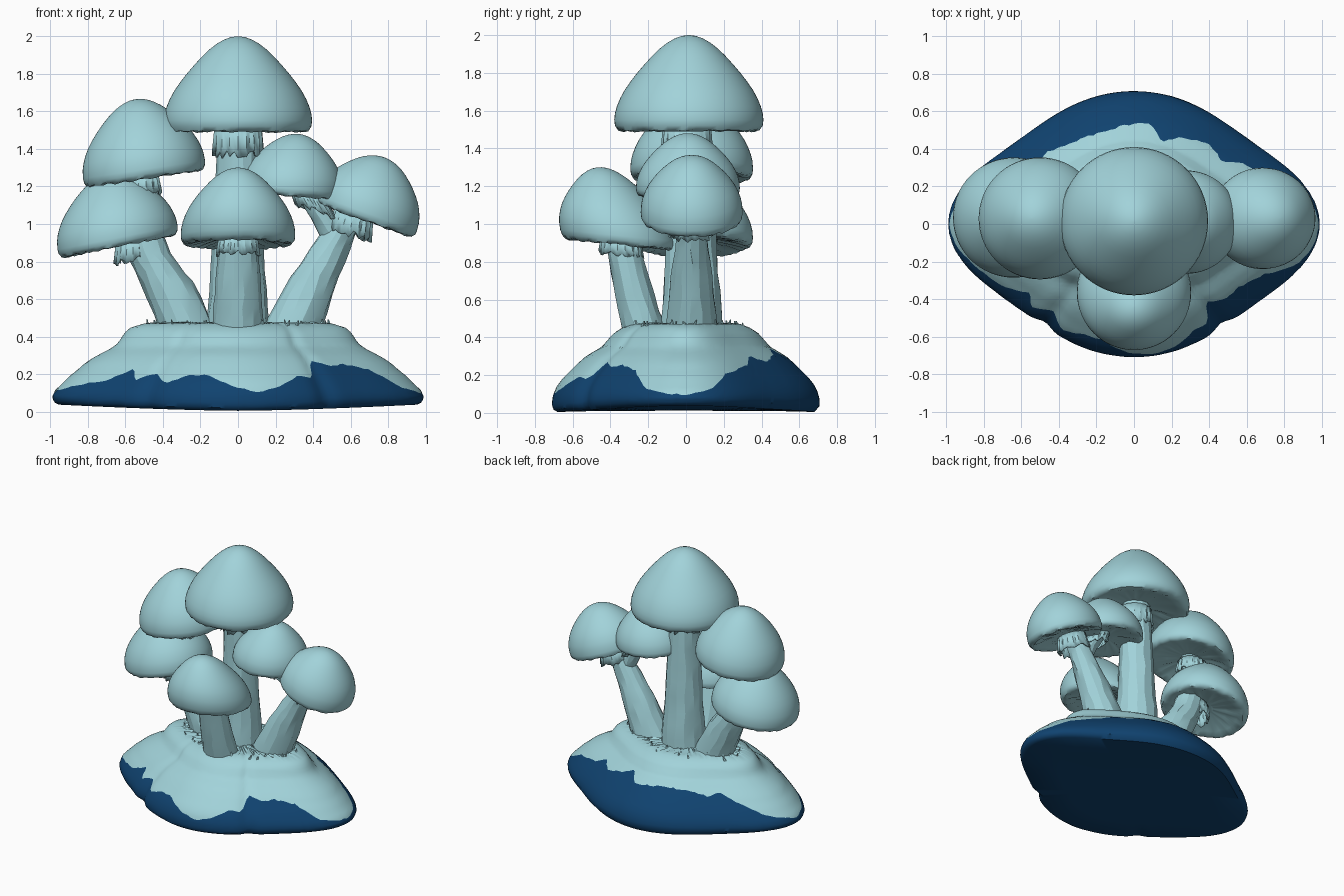
import bpy, bmesh, math, random
from mathutils import Vector

if "Cube" in bpy.data.objects:
    bpy.data.objects.remove(bpy.data.objects["Cube"])

random.seed(4)
TAU = 2 * math.pi


def material(name, rgb):
    m = bpy.data.materials.new(name)
    m.diffuse_color = (*rgb, 1)
    m.use_nodes = True
    m.node_tree.nodes["Principled BSDF"].inputs["Base Color"].default_value = m.diffuse_color
    return m


PALE = material("pale teal", (0.36, 0.65, 0.70))
BLUE = material("deep blue", (0.005, 0.055, 0.16))


def interp(table, t):
    """Linear lookup in rows of (key, value, ...)."""
    if t <= table[0][0]:
        return table[0][1:]
    for a, b in zip(table, table[1:]):
        if t <= b[0]:
            f = (t - a[0]) / (b[0] - a[0])
            return tuple(p + (q - p) * f for p, q in zip(a[1:], b[1:]))
    return table[-1][1:]


def loft(name, rings, cap_start=True, cap_end=True, angle=35, blue_rings=0):
    """Skin a list of equal-length rings; the first few bands may be blue."""
    bm = bmesh.new()
    loops = [[bm.verts.new(p) for p in r] for r in rings]
    n = len(loops[0])
    for k, (a, b) in enumerate(zip(loops, loops[1:])):
        for i in range(n):
            j = (i + 1) % n
            f = bm.faces.new((a[i], a[j], b[j], b[i]))
            f.material_index = 1 if k < blue_rings else 0
    if cap_start:
        f = bm.faces.new(loops[0][::-1])
        f.material_index = 1 if blue_rings else 0
    if cap_end:
        bm.faces.new(loops[-1])
    bmesh.ops.recalc_face_normals(bm, faces=bm.faces)
    me = bpy.data.meshes.new(name)
    bm.to_mesh(me)
    bm.free()
    ob = bpy.data.objects.new(name, me)
    bpy.context.collection.objects.link(ob)
    me.materials.append(PALE)
    if blue_rings:
        me.materials.append(BLUE)
    bpy.ops.object.select_all(action='DESELECT')
    ob.select_set(True)
    bpy.context.view_layer.objects.active = ob
    bpy.ops.object.shade_smooth_by_angle(angle=math.radians(angle))
    return ob


# cap profile: (radius, height), from the underside round the rim to the tip
CAP = [(0.2, 0.10), (0.5, 0.07), (0.75, 0.03), (0.88, 0.0), (0.95, 0.015), (0.99, 0.06),
       (1.0, 0.12), (0.99, 0.19), (0.965, 0.26), (0.92, 0.345), (0.86, 0.43), (0.78, 0.52),
       (0.69, 0.61), (0.59, 0.70), (0.49, 0.785), (0.39, 0.86), (0.29, 0.92), (0.19, 0.965),
       (0.1, 0.99), (0.02, 1.0)]


def cap(name, base, tip, radius, slope=(0, 0), fullness=0.0):
    base, axis = Vector(base), Vector(tip) - Vector(base)
    rings = []
    for k, (r, h) in enumerate(CAP):
        h += fullness * h * (1 - h) * (h > 0.15)
        ring = []
        for i in range(64):
            a = TAU * i / 64
            x, y = radius * r * math.cos(a), radius * r * math.sin(a)
            z = x * slope[0] + y * slope[1]
            if k in (1, 2, 3, 4):            # rough rim and gills
                z += random.uniform(-0.006, 0.006)
            ring.append(base + axis * h + Vector((x, y, z)))
        rings.append(ring)
    loft(name, rings, angle=40)


def stem(name, path, squash=0.9, sides=14):
    """path rows: x, y, z, radius"""
    rows = [(k, *p) for k, p in enumerate(path)]
    rings = []
    steps = (len(path) - 1) * 3
    for s in range(steps + 1):
        x, y, z, r = interp(rows, s / 3)
        ring = []
        for i in range(sides):
            a = TAU * (i + random.uniform(-0.15, 0.15)) / sides
            q = r * random.uniform(0.97, 1.03)
            ring.append((x + q * math.cos(a), y + q * squash * math.sin(a),
                         z + random.uniform(-0.01, 0.01)))
        rings.append(ring)
    loft(name, rings, angle=20)


def skirt(name, top, bottom, r_top, r_bot, slope=(0, 0)):
    """Ragged pleated ring hanging under a cap."""
    n = 36
    top, bottom = Vector(top), Vector(bottom)
    drop = [random.uniform(0.75, 1.08) for _ in range(n)]
    fold = [1 + (0.05 if i % 2 else -0.05) + random.uniform(-.03, .03) for i in range(n)]
    rings = []
    for t in (0, 0.5, 1):
        ring = []
        for i in range(n):
            a = TAU * i / n
            r = (r_top + (r_bot - r_top) * t) * (1 + (fold[i] - 1) * (0.4 + 0.6 * t))
            x, y = r * math.cos(a), r * math.sin(a)
            c = top.lerp(bottom, t * drop[i])
            ring.append(c + Vector((x, y, x * slope[0] + y * slope[1])))
        rings.append(ring)
    ob = loft(name, rings, False, False, angle=30)
    mod = ob.modifiers.new("thickness", 'SOLIDIFY')
    mod.thickness = 0.012


# ---- mound: terraced profile (z, half width x, half width y)
MOUND = [(0.0, .95, .68), (0.02, .98, .705), (0.05, .99, .71), (0.09, .975, .705), (0.14, .93, .685),
         (0.18, .895, .655), (0.22, .85, .615), (0.26, .81, .575), (0.30, .75, .53), (0.33, .69, .48),
         (0.35, .655, .445), (0.38, .63, .42), (0.42, .605, .385), (0.45, .57, .34), (0.47, .50, .29)]
# edge of the blue: (angle in degrees round the mound, height)
EDGE = [(0, .07), (12, .11), (20, .20), (38, .25), (45, .30), (56, .27), (70, .31), (77, .34),
        (84, .29), (100, .31), (118, .30), (130, .27), (140, .29), (152, .21), (165, .12),
        (180, .07), (197, .12), (213, .16), (223, .23), (227, .16), (235, .20), (243, .15),
        (252, .19), (259, .20), (266, .15), (276, .10), (284, .13), (292, .19), (299, .17),
        (303, .27), (312, .24), (320, .25), (332, .22), (342, .11), (350, .08), (360, .07)]
SEG = 180


def mound_point(z, a, scale=1.0, lift=0.0):
    wx, wy = interp(MOUND, z)
    r = scale * (1 - 0.11 * math.sin(2 * a) ** 2)
    deg = math.degrees(a)
    for notch in (237, 302):                 # creases between the front lobes
        r -= 0.03 * scale * math.exp(-((deg - notch) / 4) ** 2)
    x, y = wx * r * math.cos(a), wy * r * math.sin(a)
    sag = 0.035 * abs(x) ** 1.5 * max(0, 1 - z / 0.3)   # underside curves up at the ends
    return (x, y, z + sag + lift)


angles = [TAU * i / SEG for i in range(SEG)]
edge = [interp(EDGE, math.degrees(a))[0] + random.uniform(-.004, .004) for a in angles]
rings = [[mound_point(0.0, a, s, 0.01 if s < 0.95 else 0.005) for a in angles] for s in (0.3, 0.7, 1.0)]
LOW, HIGH = 8, 18
for k in range(1, LOW + 1):
    rings.append([mound_point(e * k / LOW, a) for a, e in zip(angles, edge)])
blue = len(rings) - 1
for k in range(1, HIGH + 1):
    rings.append([mound_point(e + (0.47 - e) * k / HIGH, a) for a, e in zip(angles, edge)])
for s in (0.9, 0.8, 0.65, 0.45, 0.2, 0.02):
    rings.append([mound_point(0.47, a, s, random.uniform(-.008, .008)) for a in angles])
loft("mound", rings, angle=45, blue_rings=blue)

# ---- mossy tufts on top of the mound
for k in range(60):
    a, s = random.uniform(0, TAU), random.uniform(0.6, 1.0)
    x, y, z = mound_point(0.46, a, s)
    r, h = random.uniform(.01, .022), random.uniform(.015, .035)
    dx, dy = random.uniform(-.02, .02), random.uniform(-.02, .02)
    loft("moss_tuft", [[(x + ox + r * q * math.cos(t), y + oy + r * q * math.sin(t), zz)
                        for t in (0, TAU / 4, TAU / 2, TAU * .75)]
                       for q, zz, ox, oy in ((1, z - .02, 0, 0), (.2, z + h, dx, dy))])

# ---- stems
stem("tall_stem", [(0, .03, .42, .17), (0, .03, .75, .145), (0, .025, 1.1, .125), (0, .015, 1.54, .11)], 1.0)
stem("front_stem", [(0, -.21, .40, .14), (0, -.27, .62, .125), (0, -.35, .94, .1)], 0.85)
stem("left_stem", [(-.26, .03, .42, .155), (-.38, .03, .69, .14), (-.48, .03, .85, .12),
                   (-.52, .03, 1.0, .1), (-.53, .03, 1.30, .09)], 0.85)
stem("right_stem", [(.28, .03, .42, .165), (.41, .03, .72, .13), (.53, .03, .94, .095),
                    (.62, .03, 1.10, .085)], 0.85)
stem("right_branch", [(.52, .03, .92, .07), (.43, .02, 1.07, .07), (.36, .015, 1.2, .07)])

# ---- caps
cap("tall_cap", (0, .015, 1.49), (0, .015, 2.0), .395)
cap("front_cap", (0, -.35, .89), (0, -.44, 1.30), .305, (0, -.1), .2)
cap("left_upper_cap", (-.495, .03, 1.24), (-.545, .03, 1.665), .325, (.15, 0), .2)
cap("left_lower_cap", (-.635, .035, .88), (-.69, .03, 1.27), .32, (.2, 0), .25)
cap("right_inner_cap", (.275, .01, 1.15), (.32, .01, 1.48), .275, (-.08, 0), .25)
cap("right_outer_cap", (.67, .03, 1.02), (.78, .03, 1.355), .27, (-.36, 0), .35)

# ---- skirts
skirt("tall_skirt", (0, .005, 1.51), (0, .005, 1.36), .125, .132)
skirt("front_skirt", (0, -.345, .92), (0, -.34, .83), .105, .115, (0, -.1))
skirt("left_upper_skirt", (-.53, .03, 1.25), (-.53, .03, 1.14), .105, .12, (.15, 0))
skirt("left_lower_skirt", (-.56, .03, .92), (-.56, .03, .80), .09, .1, (.2, 0))
skirt("right_inner_skirt", (.37, .015, 1.16), (.42, .02, 1.06), .085, .1, (-.4, 0))
skirt("right_outer_skirt", (.62, .03, 1.06), (.59, .03, .94), .1, .115, (-.36, 0))
